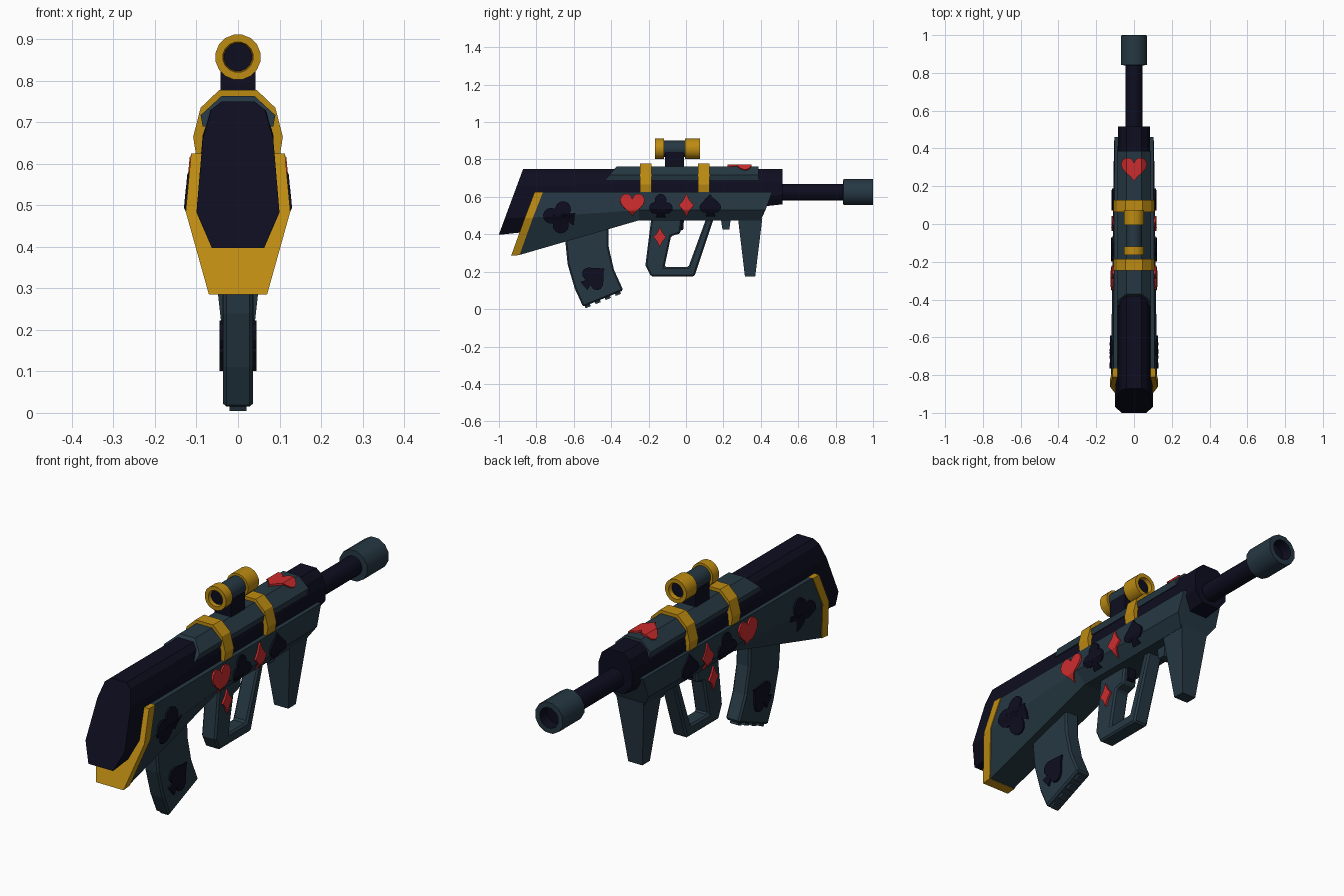
import bpy, bmesh
from math import sin, cos, pi, radians
from mathutils import Vector, Matrix
from mathutils.bvhtree import BVHTree

cube = bpy.data.objects.get("Cube")
if cube:
    bpy.data.objects.remove(cube)


def material(name, r, g, b):
    m = bpy.data.materials.new(name)
    m.use_nodes = True
    m.diffuse_color = (r, g, b, 1)
    bsdf = next(n for n in m.node_tree.nodes if n.type == 'BSDF_PRINCIPLED')
    bsdf.inputs["Base Color"].default_value = (r, g, b, 1)
    bsdf.inputs["Roughness"].default_value = 0.7
    return m


TEAL = material("slate teal", 0.019, 0.039, 0.056)
NAVY = material("dark navy", 0.004, 0.004, 0.014)
GOLD = material("gold", 0.51, 0.26, 0.006)
RED = material("red", 0.6, 0.025, 0.026)


def finish(bm, name, *mats, recalc=True):
    if recalc:
        bmesh.ops.recalc_face_normals(bm, faces=bm.faces)
    me = bpy.data.meshes.new(name)
    bm.to_mesh(me)
    bm.free()
    for m in mats:
        me.materials.append(m)
    ob = bpy.data.objects.new(name, me)
    bpy.context.collection.objects.link(ob)
    return ob


def loft(name, mat, halves):
    """Skin between sections given as +x half outlines, mirrored to -x."""
    bm = bmesh.new()
    rings = []
    for half in halves:
        full = list(half) + [(-x, y, z) for x, y, z in reversed(half)]
        rings.append([bm.verts.new(p) for p in full])
    n = len(rings[0])
    for a, b in zip(rings, rings[1:]):
        for i in range(n):
            j = (i + 1) % n
            bm.faces.new((a[i], a[j], b[j], b[i]))
    bm.faces.new(rings[0])
    bm.faces.new(rings[-1])
    return finish(bm, name, mat)


def plate(name, mat, outline, width, bevel=0.0):
    """Side outline (y, z) extruded across x."""
    bm = bmesh.new()
    f = bm.faces.new([bm.verts.new((-width, y, z)) for y, z in outline])
    ext = bmesh.ops.extrude_face_region(bm, geom=[f])["geom"]
    bmesh.ops.translate(bm, vec=(2 * width, 0, 0),
                        verts=[v for v in ext if isinstance(v, bmesh.types.BMVert)])
    ob = finish(bm, name, mat)
    if bevel:
        mod = ob.modifiers.new("edge", 'BEVEL')
        mod.width, mod.segments, mod.angle_limit = bevel, 1, radians(50)
    return ob


def lathe(name, mats, profile, z, inner=None, segs=16):
    """Turn (radius, y) points about the y axis; strips from inner on use the second material."""
    bm = bmesh.new()
    rings = []
    for r, y in profile:
        rings.append([bm.verts.new((r * cos(2 * pi * (i + .5) / segs), y,
                                    z + r * sin(2 * pi * (i + .5) / segs))) for i in range(segs)])
    for k, (a, b) in enumerate(zip(rings, rings[1:])):
        for i in range(segs):
            j = (i + 1) % segs
            f = bm.faces.new((a[i], a[j], b[j], b[i]))
            f.material_index = int(inner is not None and k >= inner)
    bm.faces.new(rings[0])
    bm.faces.new(rings[-1]).material_index = int(inner is not None)
    ob = finish(bm, name, *mats)
    bpy.ops.object.select_all(action='DESELECT')
    ob.select_set(True)
    bpy.context.view_layer.objects.active = ob
    bpy.ops.object.shade_smooth_by_angle(angle=radians(40))
    return ob


# Card suit outlines, each a list of polygons about one unit tall
def disc(cx, cy, r):
    return [(cx + r * cos(2 * pi * i / 12), cy + r * sin(2 * pi * i / 12)) for i in range(12)]


def heart_curve(flip):
    pts = []
    for i in range(24):
        t = 2 * pi * i / 24
        y = 13 * cos(t) - 5 * cos(2 * t) - 2 * cos(3 * t) - cos(4 * t) + 2.5
        pts.append((sin(t) ** 3 * .53, flip * y / 29))
    return pts


STEM = [(-.2, -.5), (.2, -.5), (.04, -.1), (-.04, -.1)]
HEART = [heart_curve(1)]
SPADE = [[(x * .9, y * .82 + .09) for x, y in heart_curve(-1)], STEM]
CLUB = [disc(0, .25, .25), disc(-.26, -.1, .25), disc(.26, -.1, .25), disc(0, .03, .15), STEM]
DIAMOND = [[(0, .5), (.13, .21), (.31, 0), (.13, -.21), (0, -.5), (-.13, -.21), (-.31, 0), (-.13, .21)]]


def suit(name, mat, polys, size, centre, u, v, target, angle=0):
    """Thin emblem dropped along its normal onto the target surface."""
    u, v, c = Vector(u), Vector(v), Vector(centre)
    n = u.cross(v)
    bm = bmesh.new()
    rot = Matrix.Rotation(radians(angle), 3, 'Z')
    for poly in polys:
        bm.faces.new([bm.verts.new(rot @ Vector((x * size, y * size, 0))) for x, y in poly])
    bmesh.ops.triangulate(bm, faces=bm.faces)
    for k in range(-4, 5):
        for axis in ((1, 0, 0), (0, 1, 0)):
            bmesh.ops.bisect_plane(bm, geom=bm.verts[:] + bm.edges[:] + bm.faces[:],
                                   plane_co=Vector(axis) * k * .02, plane_no=axis)
    tm = bmesh.new()
    tm.from_mesh(target.data)
    tree = BVHTree.FromBMesh(tm)
    tm.free()
    base = tree.ray_cast(c + n, -n)[0]
    for vert in bm.verts:
        p = c + u * vert.co.x + v * vert.co.y
        hit = tree.ray_cast(p + n, -n)[0]
        if hit is None or abs((hit - base).dot(n)) > .05:
            hit = p + n * (base - p).dot(n)
        vert.co = hit + n * .009
    bm.normal_update()
    bmesh.ops.reverse_faces(bm, faces=[f for f in bm.faces if f.normal.dot(n) < 0])
    ob = finish(bm, name, mat, recalc=False)
    sol = ob.modifiers.new("thickness", 'SOLIDIFY')
    sol.thickness, sol.offset = .0095, -1
    if abs(n.x) > .5:
        ob.modifiers.new("both sides", 'MIRROR')
    return ob


# Upper body, sheared at the butt
def butt_y(z):
    return -1 + (z - .4) * .37


butt = [(.04, .75), (.065, .73), (.085, .66), (.1, .483), (.063, .397)]
nose = [(.04, .75), (.07, .725), (.085, .68), (.085, .61), (.045, .56)]
loft("upper_body", NAVY, [[(x, butt_y(z), z) for x, z in butt],
                          [(x, .515, z) for x, z in nose]])

# Lower shell and gold butt trim
rear = [(.113, -.81, .625), (.126, -.863, .485), (.07, -.935, .285)]
seam = [(x, y + .045, z + .004 * (z < .6)) for x, y, z in rear]
loft("butt_trim", GOLD, [rear, seam])
shell = loft("lower_shell", TEAL, [
    [(x - .004, y - .002, z) for x, y, z in seam],
    [(.106, -.25, .625), (.115, -.25, .53), (.07, -.25, .475)],
    [(.103, .46, .625), (.106, .425, .53), (.07, .40, .475)]])

# Top cover and gold bands
lid = [(.04, .763), (.09, .717), (.085, .69)]
cover = loft("top_cover", TEAL, [[(x, -.37 - (.763 - z) * .87, z) for x, z in lid],
                                 [(x, .387, z) for x, z in lid]])
band = [(.045, .778), (.09, .735), (.108, .665), (.101, .62)]
for name, y in (("rear_band", -.215), ("front_band", .095)):
    loft(name, GOLD, [[(x, y + d, z) for x, z in band] for d in (-.031, .031)])

# Barrel and muzzle
lathe("barrel", [NAVY], [(.045, .5), (.045, .86)], .625)
lathe("muzzle", [TEAL, NAVY], [(.045, .84), (.072, .841), (.072, .999), (.048, 1.0),
                               (.045, .95), (.01, .95)], .625, 3, 12)

# Scope
SZ = .857
lathe("scope_tube", [TEAL], [(.044, -.14), (.044, .03)], SZ)
lathe("scope_front_ring", [GOLD, NAVY], [(.04, -.118), (.055, -.118), (.055, -.165), (.037, -.165),
                                         (.034, -.148), (.01, -.148)], SZ, 4)
lathe("scope_rear_ring", [GOLD, NAVY], [(.04, -.005), (.055, -.005), (.055, .075), (.037, .075),
                                        (.034, .055), (.01, .055)], SZ, 4)
plate("scope_mount", NAVY, [(-.112, .75), (-.112, .84), (-.01, .84), (-.01, .75)], .042)

# Grip with guard, trigger, front grip and latch
guard = plate("trigger_guard", TEAL, [
    (-.185, .49), (-.217, .235), (-.188, .175), (.045, .175), (.15, .49), (.11, .49),
    (.013, .225), (-.115, .225), (-.08, .39), (-.03, .405), (-.02, .49)], .037, .008)
plate("trigger", NAVY, [(-.06, .49), (-.04, .415), (-.015, .425), (-.01, .49)], .018)
loft("front_grip", TEAL, [[(.036, .315, .175), (.036, .37, .175)],
                          [(.07, .278, .485), (.07, .408, .485)]])
plate("latch", TEAL, [(.185, .49), (.195, .425), (.232, .425), (.24, .49)], .025)

# Magazine with ridged base
mag = plate("magazine", TEAL, [
    (-.65, .44), (-.645, .36), (-.633, .24), (-.595, .11), (-.55, .012),
    (-.335, .1), (-.385, .21), (-.413, .33), (-.415, .46)], .036, .008)
for i in range(4):
    a = Vector((-.55, .012)).lerp(Vector((-.335, .1)), .04 + i * .25)
    along, down = Vector((.925, .379)), Vector((.379, -.925))
    quad = [a - down * .01, a + down * .012, a + down * .012 + along * .03, a - down * .01 + along * .03]
    plate(f"magazine_ridge_{i + 1}", TEAL, quad, .02)

# Card suit emblems on both sides and the top
Y, Z = (0, 1, 0), (0, 0, 1)
for name, mat, polys, size, y, z, target, angle in (
        ("side_heart", RED, HEART, .125, -.287, .555, shell, 0),
        ("side_club", NAVY, CLUB, .125, -.135, .553, shell, 0),
        ("side_diamond", RED, DIAMOND, .13, .002, .555, shell, 0),
        ("side_spade", NAVY, SPADE, .122, .13, .555, shell, 0),
        ("butt_club", NAVY, CLUB, .17, -.68, .493, shell, 82),
        ("grip_diamond", RED, DIAMOND, .11, -.14, .385, guard, 0),
        ("magazine_spade", NAVY, SPADE, .145, -.49, .17, mag, -50)):
    suit(name, mat, polys, size, (0, y, z), Y, Z, target, angle)
suit("top_heart", RED, HEART, .13, (0, .287, 0), (1, 0, 0), Y, cover)
